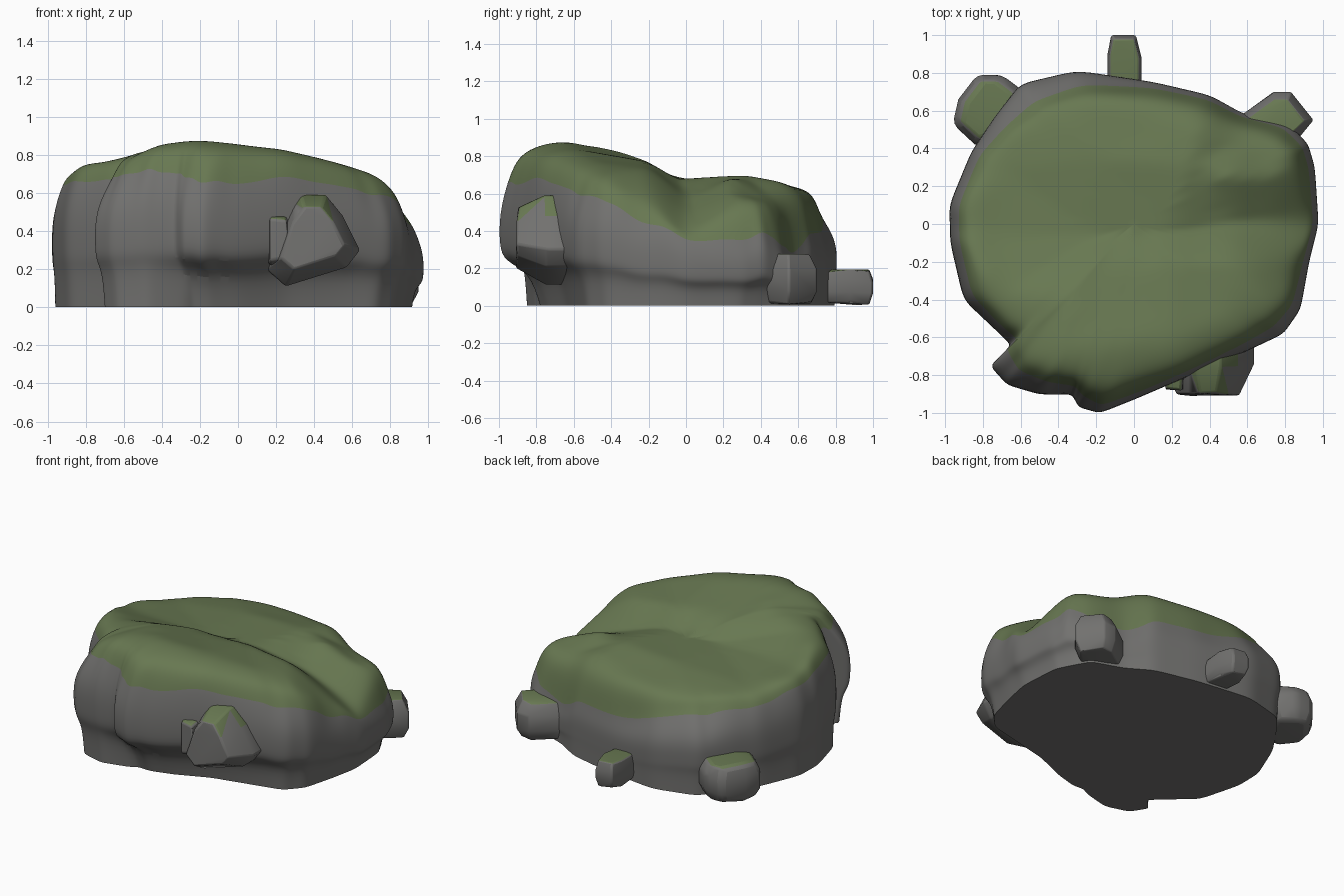
import bpy, bmesh, math, random
from mathutils import Vector
from mathutils.geometry import delaunay_2d_cdt

if "Cube" in bpy.data.objects:
    bpy.data.objects.remove(bpy.data.objects["Cube"])

random.seed(4)

def material(name, col):
    m = bpy.data.materials.new(name)
    m.diffuse_color = (*col, 1)
    m.use_nodes = True
    m.node_tree.nodes["Principled BSDF"].inputs["Base Color"].default_value = m.diffuse_color
    return m

STONE = material("grey stone", (0.168, 0.166, 0.160))
MOSS = material("moss green", (0.137, 0.187, 0.083))

def finish(name, bm, angle):
    bmesh.ops.recalc_face_normals(bm, faces=bm.faces)
    me = bpy.data.meshes.new(name)
    bm.to_mesh(me)
    bm.free()
    ob = bpy.data.objects.new(name, me)
    bpy.context.collection.objects.link(ob)
    me.materials.append(STONE)
    me.materials.append(MOSS)
    bpy.ops.object.select_all(action='DESELECT')
    ob.select_set(True)
    bpy.context.view_layer.objects.active = ob
    bpy.ops.object.shade_smooth_by_angle(angle=math.radians(angle))
    return ob

# Boulder outline: x, y, base scale, moss edge height, moss edge scale
OUTLINE = [
    (0.975, 0.0, .94, .37, .975), (0.955, 0.3, .94, .36, .97), (0.92, 0.42, .92, .38, .97),
    (0.82, 0.53, .95, .32, .96), (0.58, 0.58, .99, .27, .98), (0.40, 0.68, 1.0, .36, .97),
    (0.10, 0.75, 1.0, .37, .96), (-0.30, 0.81, .99, .47, .90), (-0.60, 0.74, .98, .53, .86),
    (-0.74, 0.56, .98, .56, .91), (-0.86, 0.38, .98, .58, .95), (-0.975, 0.1, .98, .62, .95),
    (-0.97, -0.1, .99, .65, .95), (-0.90, -0.4, .98, .67, .95), (-0.72, -0.57, .97, .69, .96),
    (-0.65, -0.64, .97, .70, .95), (-0.76, -0.75, .93, .70, .87), (-0.67, -0.85, .95, .72, .90),
    (-0.50, -0.90, .95, .74, .92), (-0.33, -0.90, .90, .73, .95), (-0.29, -0.97, .80, .70, .93),
    (-0.18, -1.0, .78, .66, .96), (0.02, -0.92, .80, .68, .97), (0.30, -0.80, .80, .70, .97),
    (0.60, -0.67, .86, .66, .95), (0.79, -0.58, .91, .60, .93), (0.88, -0.45, .93, .56, .95),
    (0.925, -0.2, .95, .45, .97)]

# Heights of the mossy top: x, y, z
TOP = [
    (-.2, -.65, .882), (-.42, -.7, .86), (-.35, -.4, .84), (.2, -.6, .84), (.5, -.5, .77),
    (.7, -.4, .71), (.85, -.2, .57), (-.65, -.35, .775), (-.88, -.2, .77), (-.6, -.7, .79),
    (-.2, -.2, .77), (.2, -.2, .77), (.55, -.2, .73), (-.2, -.06, .675), (-.75, -.06, .68),
    (.2, -.05, .68), (.5, 0, .59), (.75, 0, .48), (.92, 0, .40), (.5, .25, .69),
    (.75, .25, .59), (.3, .32, .70), (-.2, .35, .68), (-.7, .3, .64), (0, .55, .64),
    (.6, .45, .57), (-.4, .6, .63)]

def near_height(x, y):
    s = w = 0
    for px, py, pz in TOP:
        k = 1 / ((x - px) ** 2 + (y - py) ** 2 + .003) ** 1.7
        s += k * pz
        w += k
    return s / w

# Planar facets spanned between the height points and the outline
PTS = TOP + [(x * 1.02, y * 1.02, near_height(x, y)) for x, y, *_ in OUTLINE]
_v, _e, TRIS, _o, _i, _f = delaunay_2d_cdt([Vector(p[:2]) for p in PTS], [], [], 0, 1e-5)
PTS3 = [(v.x, v.y, PTS[o[0]][2]) for v, o in zip(_v, _o)]

def top_height(x, y):
    for t in TRIS:
        (ax, ay, az), (bx, by, bz), (cx, cy, cz) = (PTS3[i] for i in t)
        d = (by - cy) * (ax - cx) + (cx - bx) * (ay - cy)
        if abs(d) < 1e-9:
            continue
        u = ((by - cy) * (x - cx) + (cx - bx) * (y - cy)) / d
        v = ((cy - ay) * (x - cx) + (ax - cx) * (y - cy)) / d
        if min(u, v, 1 - u - v) >= -1e-6:
            return u * az + v * bz + (1 - u - v) * cz
    return near_height(x, y)

def boulder():
    cols = []
    for i, a in enumerate(OUTLINE):
        b = OUTLINE[(i + 1) % len(OUTLINE)]
        for t in (0, .33, .67):
            c = [p + (q - p) * t for p, q in zip(a, b)]
            c[3] += random.uniform(-.025, .02)
            cols.append(c)
    n = len(cols)
    # side levels: share of moss height, blend from base outline to full outline
    sides = [(0, 0), (.27, .25), (.36, .88), (.48, 1), (.75, 1)]
    # top rings: share of rim radius, share of the rise, smoothing passes
    tops = [(1, 0, 0), (.96, .62, 1), (.9, .9, 3), (.8, 1, 8), (.7, 1, 14), (.6, 1, 20),
            (.5, 1, 26), (.4, 1, 30), (.3, 1, 30), (.2, 1, 30), (.1, 1, 30)]
    bm = bmesh.new()
    rings = []
    for f, k in sides:
        rings.append([bm.verts.new((x * (b + (1.003 - b) * k), y * (b + (1.003 - b) * k), m * f))
                      for x, y, b, m, r in cols])
    for f, k, passes in tops:
        xy = [Vector((c[0], c[1])) * c[4] * f for c in cols]
        for _ in range(passes):
            xy = [xy[i] * .5 + (xy[i - 1] + xy[(i + 1) % n]) * .25 for i in range(n)]
        rings.append([bm.verts.new((p.x, p.y, c[3] + (top_height(p.x, p.y) - c[3]) * k))
                      for p, c in zip(xy, cols)])
    for j in range(len(rings) - 1):
        for i in range(n):
            q = (i + 1) % n
            face = bm.faces.new((rings[j][i], rings[j][q], rings[j + 1][q], rings[j + 1][i]))
            face.material_index = 1 if j >= len(sides) else 0
    centre = bm.verts.new((0, 0, top_height(0, 0)))
    for i in range(n):
        bm.faces.new((rings[-1][i], rings[-1][(i + 1) % n], centre)).material_index = 1
    base = bm.faces.new(rings[0][::-1])
    # keep the foot sharp when subdivided
    crease = bm.edges.layers.float.new('crease_edge')
    for e in base.edges:
        e[crease] = 1
    ob = finish("boulder", bm, 50)
    sub = ob.modifiers.new("round", 'SUBSURF')
    sub.levels = sub.render_levels = 2

# Small stone: an outline swept from lo to hi with narrower ends
def stone(name, outline, lo, hi, shrink_lo, shrink_hi, upright=True, bevel=.03, moss=.7, mid=.3):
    bm = bmesh.new()
    cx = sum(p[0] for p in outline) / len(outline)
    cy = sum(p[1] for p in outline) / len(outline)
    for t, s in ((0, shrink_lo), (mid, 1), (.7, 1), (1, shrink_hi)):
        for u, v in outline:
            a, b = cx + (u - cx) * s, cy + (v - cy) * s
            d = lo + (hi - lo) * t + random.uniform(-.012, .012)
            bm.verts.new((a, b, d) if upright else (a, d, b))
    bmesh.ops.convex_hull(bm, input=bm.verts)
    loose = [v for v in bm.verts if not v.link_faces]
    bmesh.ops.delete(bm, geom=loose, context='VERTS')
    bmesh.ops.recalc_face_normals(bm, faces=bm.faces)
    for f in bm.faces:
        f.normal_update()
        f.material_index = 1 if f.normal.z > moss else 0
    ob = finish(name, bm, 40)
    bv = ob.modifiers.new("worn edges", 'BEVEL')
    bv.width = bevel
    bv.segments = 2
    bv.angle_limit = math.radians(25)

boulder()
stone("front_stone", [(.24, .47), (.29, .55), (.33, .59), (.46, .59), (.55, .48), (.64, .30),
                      (.57, .21), (.25, .11), (.15, .20)], -.90, -.53, .68, .75, False, .02, .6, .42)
stone("front_stone_knob", [(.16, .22), (.16, .49), (.26, .48), (.28, .24)],
      -.87, -.66, .85, .8, False, .015, .9)
stone("right_stone", [(.56, .57), (.74, .70), (.83, .70), (.95, .55), (.86, .44), (.78, .39), (.6, .42)],
      .01, .265, .8, .75, moss=.6)
stone("back_stone", [(-.14, .70), (-.14, .90), (-.12, 1.0), (.01, 1.0), (.04, .88), (.04, .70)],
      .015, .185, .85, .85, True, .02, .6)
stone("left_stone", [(-.96, .53), (-.93, .66), (-.83, .79), (-.70, .79), (-.58, .70),
                     (-.68, .45), (-.82, .40)], .01, .27, .8, .8, moss=.6)
